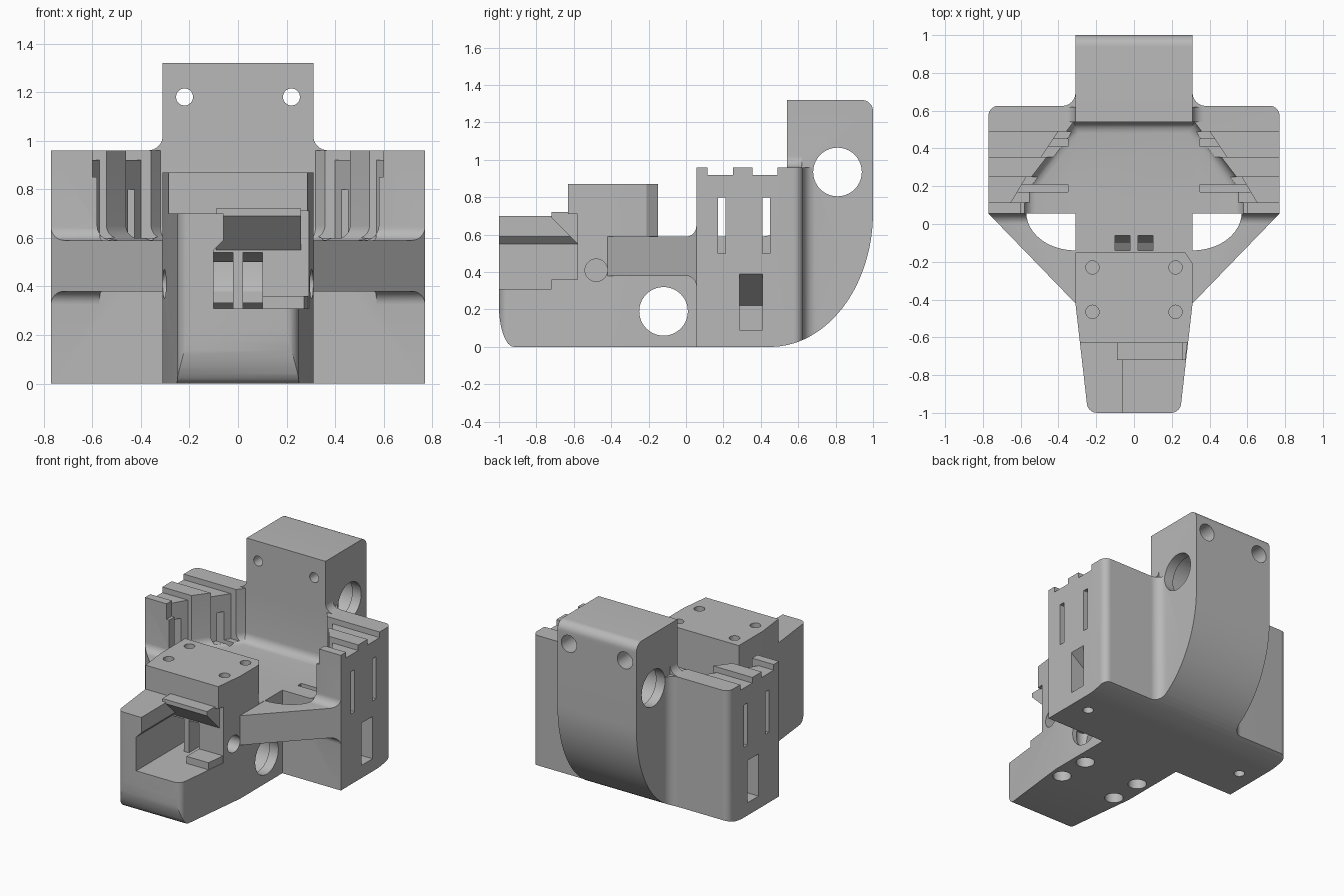
import bpy, bmesh, math
from mathutils import Vector

if "Cube" in bpy.data.objects:
    bpy.data.objects.remove(bpy.data.objects["Cube"], do_unlink=True)

grey = bpy.data.materials.new("plain_grey")
grey.use_nodes = True
GREY = (0.48, 0.48, 0.48, 1)
grey.diffuse_color = GREY
grey.node_tree.nodes["Principled BSDF"].inputs["Base Color"].default_value = GREY


def prism(name, axis, pts, lo, hi, floor_bevel=0):
    """Extrude a 2D outline along an axis; outline is in the other two axes."""
    place = {"x": lambda a, b, t: (t, a, b),
             "y": lambda a, b, t: (a, t, b),
             "z": lambda a, b, t: (a, b, t)}[axis]
    bm = bmesh.new()
    low = [bm.verts.new(place(a, b, lo)) for a, b in pts]
    face = bm.faces.new(low)
    out = bmesh.ops.extrude_face_region(bm, geom=[face])
    shift = Vector(place(0, 0, hi - lo))
    for v in out["geom"]:
        if isinstance(v, bmesh.types.BMVert):
            v.co += shift
    bmesh.ops.recalc_face_normals(bm, faces=bm.faces)
    if floor_bevel:
        edges = [e for e in bm.edges if all(abs(v.co.z - lo) < 1e-4 for v in e.verts)]
        bmesh.ops.bevel(bm, geom=edges, offset=floor_bevel, segments=6,
                        profile=0.5, affect='EDGES')
    mesh = bpy.data.meshes.new(name)
    bm.to_mesh(mesh)
    bm.free()
    mesh.materials.append(grey)
    ob = bpy.data.objects.new(name, mesh)
    bpy.context.collection.objects.link(ob)
    return ob


def rect(a0, b0, a1, b1):
    return [(a0, b0), (a1, b0), (a1, b1), (a0, b1)]


def arc(a, b, ra, rb, start, end, n=8):
    angles = [math.radians(start + (end - start) * i / n) for i in range(n + 1)]
    return [(a + ra * math.cos(t), b + rb * math.sin(t)) for t in angles]


def disc(a, b, r):
    return arc(a, b, r, r, 0, 360, 40)[:-1]


def flip(pts, s=-1):
    return [(s * a, b) for a, b in pts]


def both(half):
    """Close a right-hand outline with its mirror image."""
    return half + flip(half[::-1])


def combine(target, tool, op):
    mod = target.modifiers.new(op, 'BOOLEAN')
    mod.operation, mod.solver, mod.object = op, 'EXACT', tool
    bpy.context.view_layer.update()
    graph = bpy.context.evaluated_depsgraph_get()
    mesh = bpy.data.meshes.new_from_object(target.evaluated_get(graph))
    target.modifiers.clear()
    target.data = mesh
    bpy.data.objects.remove(tool, do_unlink=True)


def cut(axis, pts, lo, hi, bevel=0):
    combine(body, prism("cutter", axis, pts, lo, hi, bevel), 'DIFFERENCE')


def join(tool):
    combine(body, tool, 'UNION')


# Side wings with rounded back corners, blending into the tower
plan = both([(0.77, 0.055)] + arc(0.72, 0.575, 0.05, 0.05, 0, 90)
            + arc(0.38, 0.695, 0.07, 0.07, 270, 180) + [(0.31, 1.0)])
body = prism("bracket_body", "z", plan, 0, 0.96)

# Tower with rounded back top edge
join(prism("tower", "x", [(0.54, 0), (1, 0)] + arc(0.94, 1.26, 0.06, 0.06, 0, 90)
           + [(0.54, 1.32)], -0.31, 0.31))
for s in (1, -1):
    join(prism("tower_fillet", "y", flip([(0.3, 0.95), (0.37, 0.95)]
               + arc(0.37, 1.02, 0.06, 0.06, 270, 180) + [(0.3, 1.02)], s), 0.54, 0.62))

# Sweeping underside at the back
cut("x", arc(0.45, 0.72, 0.55, 0.72, -90, 0, 28) + [(1.2, 0.72), (1.2, -0.2), (0.45, -0.2)], -1, 1)

# Diagonal struts, flared where they meet the wings
for s in (1, -1):
    strut = prism("strut", "z", flip([(0.25, -0.42), (0.31, -0.42), (0.77, 0.055), (0.77, 0.08),
                  (0.57, 0.08)] + arc(0.31, 0.06, 0.26, 0.2, 0, -90, 12) + [(0.25, -0.14)], s), 0.2, 0.8)
    side = prism("strut_side", "x", [(-0.5, 0.38)] + arc(0, 0.325, 0.055, 0.055, 90, 0)
                 + [(0.1, 0.325), (0.1, 0.645)] + arc(0, 0.645, 0.055, 0.055, 0, -90)
                 + [(-0.5, 0.59)], -1, 1)
    combine(strut, side, 'INTERSECT')
    join(strut)

# Open bay between the wings
cut("z", both([(0.58, -0.1), (0.58, 0.2), (0.32, 0.54)]), 0.59, 1.5, 0.06)

# Front spine with raised block
spine = prism("spine", "z", both([(0.31, 0.1), (0.31, -0.42)]
              + arc(0.195, -0.945, 0.055, 0.055, 0, -90)), -0.1, 1.2)
spine_side = prism("spine_side", "x", [(0.1, 0)] + arc(-0.92, 0.22, 0.08, 0.22, 270, 180)
                   + [(-1, 0.7), (-0.63, 0.7), (-0.63, 0.87), (-0.15, 0.87),
                      (-0.15, 0.59), (0.1, 0.59)], -0.5, 0.5)
combine(spine, spine_side, 'INTERSECT')
join(spine)
cut("z", [(0.27, -0.14), (0.27, -0.15), (0.31, -0.21), (0.4, -0.21), (0.4, -0.14)], 0.592, 1)

# Connector pocket, open at the front and one side
pocket = [(-0.1, 0.31), (0.5, 0.31), (0.5, 0.71), (-0.06, 0.71), (-0.06, 0.59), (-0.1, 0.55)]
cut("y", pocket, -1.1, -0.58)
join(prism("pocket_ledge", "z", [(0.1, -0.72), (0.272, -0.72), (0.29, -0.57), (0.1, -0.57)], 0.29, 0.36))
join(prism("pocket_lip", "x", [(-0.72, 0.72), (-0.72, 0.69), (-0.58, 0.55), (-0.56, 0.55),
           (-0.56, 0.72)], -0.09, 0.26))

# Strap channels running from the pocket to the bay floor
for s in (1, -1):
    cut("x", [(-0.6, 0.31), (-0.2, 0.31), (-0.1, 0.38), (-0.06, 0.48), (-0.06, 0.62), (-0.14, 0.62),
              (-0.14, 0.56), (-0.22, 0.5), (-0.35, 0.54), (-0.6, 0.54)],
        min(s * 0.02, s * 0.1), max(s * 0.02, s * 0.1))

# Large cross holes with wider inner bores
for y, z in ((-0.12, 0.19), (0.81, 0.935)):
    cut("x", disc(y, z, 0.13), -0.5, 0.5)
    cut("x", disc(y, z, 0.15), -0.24, 0.24)

for s in (1, -1):
    # Tower bolt holes, counterbored at the back
    cut("y", disc(s * 0.22, 1.18, 0.035), 0.4, 1.2)
    cut("y", disc(s * 0.22, 1.18, 0.06), 0.85, 1.2)
    # Block screw holes above and below
    for y in (-0.23, -0.465):
        cut("z", disc(s * 0.22, y, 0.035), 0.6, 1)
        cut("z", disc(s * 0.22, y, 0.06), -0.1, 0.25)

    def wing_cut(axis, pts, lo, hi):
        if axis == "x":
            cut(axis, pts, min(s * lo, s * hi), max(s * lo, s * hi))
        else:
            cut(axis, flip(pts, s), lo, hi)

    wing_cut("x", disc(-0.48, 0.41, 0.06), 0.2, 0.5)
    wing_cut("z", disc(0.64, 0.3, 0.035), -0.1, 0.15)
    # Stepped wing tops and the grooves behind them
    wing_cut("x", rect(0.115, 0.92, 0.25, 1.1), 0.35, 0.9)
    wing_cut("x", rect(0.355, 0.92, 0.49, 1.1), 0.35, 0.9)
    wing_cut("z", [(0.5, 0.115), (0.65, 0.115), (0.57, 0.25), (0.5, 0.25)], 0.6, 1.1)
    wing_cut("z", [(0.4, 0.355), (0.49, 0.355), (0.4, 0.49), (0.33, 0.49)], 0.6, 1.1)
    wing_cut("z", rect(0.5, 0, 0.6, 0.13), 0.85, 1.1)
    # Wing slots and sloped nut window
    for y in (0.17, 0.41):
        wing_cut("x", rect(y, 0.5, y + 0.04, 0.8), 0.35, 0.9)
    wing_cut("y", [(0.55, 0.09), (0.9, 0.09), (0.9, 0.39), (0.77, 0.39), (0.55, 0.22)], 0.285, 0.41)

# Crisp edges, smooth curves
bpy.ops.object.select_all(action='DESELECT')
body.select_set(True)
bpy.context.view_layer.objects.active = body
bpy.ops.object.shade_smooth_by_angle(angle=math.radians(30))
